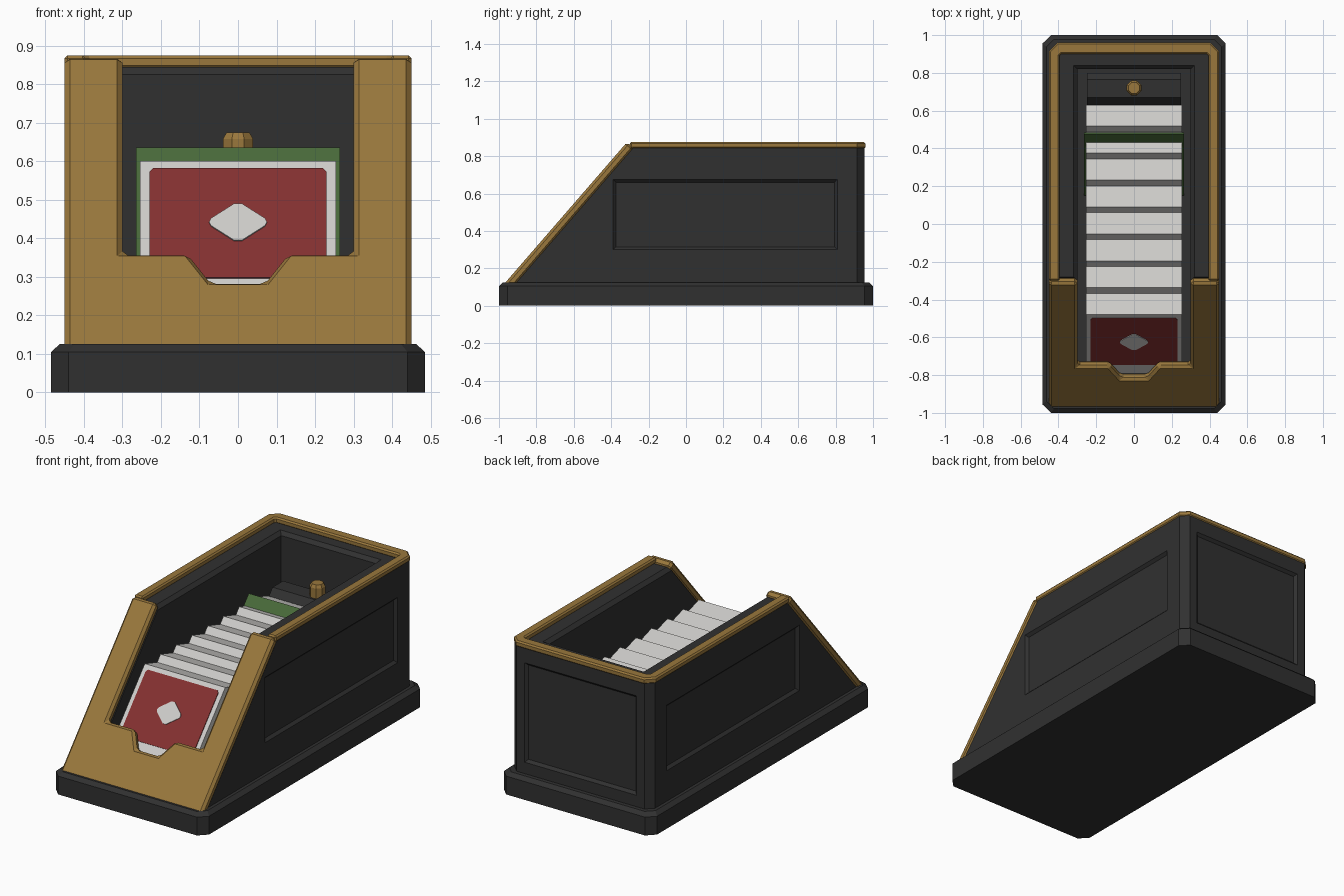
import bpy, bmesh, math

if "Cube" in bpy.data.objects:
    bpy.data.objects.remove(bpy.data.objects["Cube"])


def material(name, r, g, b):
    m = bpy.data.materials.new(name)
    m.diffuse_color = (r, g, b, 1)
    m.use_nodes = True
    m.node_tree.nodes["Principled BSDF"].inputs["Base Color"].default_value = m.diffuse_color
    return m


BLACK = material("matte black", 0.03, 0.03, 0.03)
GOLD = material("antique gold", 0.32, 0.185, 0.045)
WHITE = material("card white", 0.62, 0.61, 0.59)
RED = material("card red", 0.23, 0.03, 0.03)
GREEN = material("marker green", 0.066, 0.145, 0.042)


def loft(name, rings, mat, bevel=0):
    """Solid skinned through equal-length rings of 3D points, capped at both ends."""
    bm = bmesh.new()
    vs = [[bm.verts.new(p) for p in r] for r in rings]
    n = len(vs[0])
    bm.faces.new(vs[0])
    bm.faces.new(vs[-1])
    for a, b in zip(vs, vs[1:]):
        for i in range(n):
            j = (i + 1) % n
            bm.faces.new((a[i], a[j], b[j], b[i]))
    bmesh.ops.recalc_face_normals(bm, faces=bm.faces)
    me = bpy.data.meshes.new(name)
    bm.to_mesh(me)
    bm.free()
    me.materials.append(mat)
    ob = bpy.data.objects.new(name, me)
    bpy.context.collection.objects.link(ob)
    if bevel:
        mod = ob.modifiers.new("bevel", 'BEVEL')
        mod.width = bevel
        mod.segments = 1
        mod.limit_method = 'ANGLE'
        mod.angle_limit = math.radians(50)
    return ob


def across(name, profile, half, mat, bevel=0):
    """Side (y, z) profile extruded across x."""
    return loft(name, [[(x, y, z) for y, z in profile] for x in (-half, half)], mat, bevel)


def cut(ob, cutter):
    mod = ob.modifiers.new("cut", 'BOOLEAN')
    mod.object = cutter
    mod.solver = 'EXACT'
    bpy.context.view_layer.objects.active = ob
    bpy.ops.object.modifier_apply(modifier=mod.name)
    bpy.data.objects.remove(cutter)


def chamfered(hx, hy, c, z):
    return [(-hx, -hy + c, z), (-hx + c, -hy, z), (hx - c, -hy, z), (hx, -hy + c, z),
            (hx, hy - c, z), (hx - c, hy, z), (-hx + c, hy, z), (-hx, hy - c, z)]


# Slope shared by the front plate and the cards
ANG = math.atan2(0.75, 0.65)
S, C = math.sin(ANG), math.cos(ANG)
RUN = C / S


def sloped(name, outline, y0, z0, front, back, mat, bevel=0):
    """Plate from an (x, z) outline lying on the slope through (y0, z0)."""
    rings = []
    for w in (front, back):
        rings.append([(x, y0 + (z - z0) * RUN + w * S, z - w * C) for x, z in outline])
    return loft(name, rings, mat, bevel)


# Base plinth
loft("base", [chamfered(.485, 1, .045, 0), chamfered(.485, 1, .045, .105),
              chamfered(.463, .978, .04, .125)], BLACK)

# Body block with chamfered rear corners
rings = []
for x, back in ((-.445, .915), (-.405, .955), (.405, .955), (.445, .915)):
    rings.append([(x, -.927, .1), (x, back, .1), (x, back, .845), (x, -.281, .845)])
body = loft("body", rings, BLACK)

# Card well and its bevelled lip
cut(body, across("well_cutter", [(-1.1, .24), (.82, .24), (.82, 1), (-1.1, 1)], .30, BLACK))
cut(body, loft("lip_cutter", [[(-h, -1.1, z), (h, -1.1, z), (h, y, z), (-h, y, z)]
                              for h, y, z in ((.30, .82, .825), (.34, .86, .865))], BLACK))

# Recessed side and rear panels
for side in (-1, 1):
    cut(body, loft("side_panel_cutter", [
        [(side * x, .21 + a * (.60 + e), .4875 + b * (.1875 + e))
         for a, b in ((-1, -1), (1, -1), (1, 1), (-1, 1))]
        for x, e in ((.46, .015), (.43, -.015))], BLACK))
cut(body, loft("rear_panel_cutter", [
    [(a * (.355 + e), y, .475 + b * (.285 + e))
     for a, b in ((-1, -1), (1, -1), (1, 1), (-1, 1))]
    for y, e in ((.97, .015), (.94, -.015))], BLACK))

# Sloped gold front plate with well opening and finger notch
half = [(.45, .10), (.45, .875), (.30, .875), (.30, .365), (.13, .365), (.07, .29)]
outline = half + [(-x, z) for x, z in reversed(half)]
sloped("front_plate", outline, -.965, .125, 0, .05, GOLD, .014)

# Gold rim round the top
right = [(.395, -.30), (.45, -.30), (.45, .915), (.405, .96)]
inner = [(.395, .89), (.385, .90)]
rim = right + [(-x, y) for x, y in reversed(right)]
rim += [(-x, y) for x, y in inner] + [(x, y) for x, y in reversed(inner)]
loft("top_rim", [[(x, y, z) for x, y in rim] for z in (.84, .875)], GOLD, .008)

# Staggered packs of cards
FLOOR, TOP, STEP = .24, .60, .1425
DROP = (TOP - FLOOR) * RUN
for k in range(8):
    y = -.48 + STEP * k
    across("card_pack", [(y, TOP), (y - DROP, FLOOR), (y + STEP - DROP, FLOOR),
                         (y + STEP - .03, TOP - .035)], .255, WHITE)

# Red card back and its diamond
red = [(.22, .295), (.23, .305), (.23, .57), (.22, .58)]
sloped("card_back", red + [(-x, z) for x, z in reversed(red)], -.48, TOP, -.004, .002, RED)
dia = [(.01, .39), (.07, .428), (.075, .4375), (.07, .447), (.01, .485)]
sloped("card_diamond", dia + [(-x, z) for x, z in reversed(dia)], -.48, TOP, -.008, 0, WHITE)

# Green marker card
sloped("marker_card", [(-.265, .26), (.265, .26), (.265, .635), (-.265, .635)],
       .476, .635, 0, .012, GREEN)

# Sliding weight with gold knob
across("weight_block", [(.67, TOP), (.67 - DROP, FLOOR), (.80, FLOOR), (.80, TOP - .03),
                        (.765, TOP)], .25, BLACK)
knob = []
for r, z in ((.042, .59), (.042, .658), (.032, .675)):
    knob.append([(r * math.cos(math.pi * (i + .5) / 4), .72 + r * math.sin(math.pi * (i + .5) / 4), z)
                 for i in range(8)])
loft("knob", knob, GOLD)
